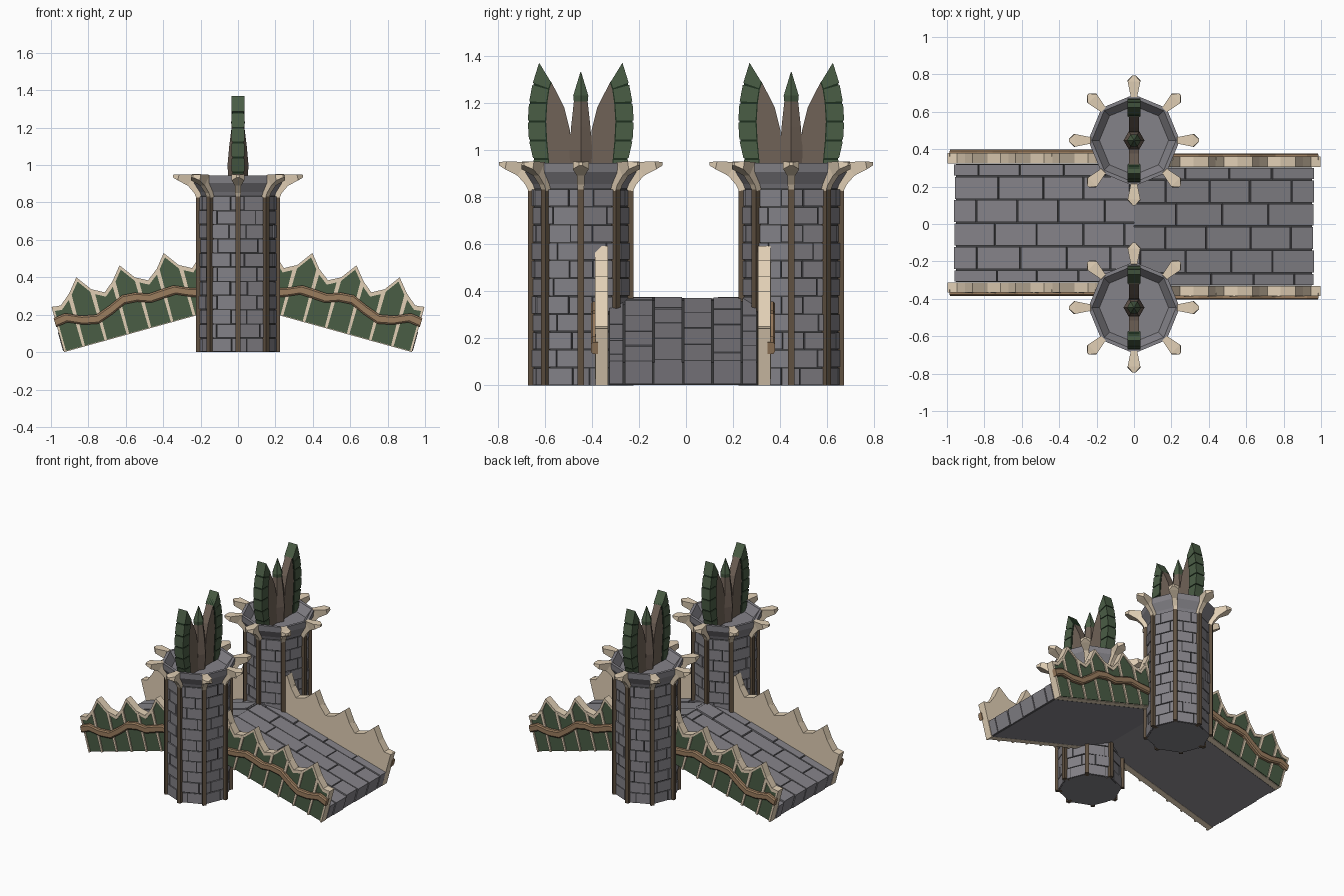
import bpy, bmesh, math, random
from mathutils import Vector

if "Cube" in bpy.data.objects:
    bpy.data.objects.remove(bpy.data.objects["Cube"])
random.seed(4)


def material(name, rgb):
    m = bpy.data.materials.new(name)
    m.diffuse_color = [((c / 255 + 0.055) / 1.055) ** 2.4 for c in rgb] + [1]
    m.use_nodes = True
    m.node_tree.nodes["Principled BSDF"].inputs["Base Color"].default_value = m.diffuse_color
    return m


STONE = material("grey stone", (132, 130, 136))
MORTAR = material("dark mortar", (66, 66, 68))
GREEN = material("leaf green", (74, 93, 69))
DARK = material("dark green", (30, 48, 31))
BONE = material("pale bone", (225, 207, 181))
POST = material("dark wood", (96, 81, 65))
VINE = material("light wood", (155, 125, 95))
BARK = material("crown brown", (112, 98, 87))


def finish(name, bm, mat, under=None):
    """Make the object; under is an optional material for downward faces."""
    bmesh.ops.recalc_face_normals(bm, faces=bm.faces)
    bm.normal_update()
    if under:
        for fc in bm.faces:
            fc.material_index = int(fc.normal.z < -0.9)
    me = bpy.data.meshes.new(name)
    bm.to_mesh(me)
    bm.free()
    me.materials.append(mat)
    if under:
        me.materials.append(under)
    ob = bpy.data.objects.new(name, me)
    bpy.context.collection.objects.link(ob)
    return ob


def loft(bm, rings):
    """Skin a list of point rings and cap both ends."""
    vs = [[bm.verts.new(p) for p in r] for r in rings]
    n = len(vs[0])
    for a, b in zip(vs, vs[1:]):
        for i in range(n):
            bm.faces.new((a[i], a[(i + 1) % n], b[(i + 1) % n], b[i]))
    bm.faces.new(vs[0])
    bm.faces.new(vs[-1])


def prism(bm, pts, f, h0, h1):
    """Extrude a flat outline; f maps (a, b, height) to space."""
    loft(bm, [[f(a, b, h) for a, b in pts] for h in (h0, h1)])


def rect(a0, a1, b0, b1):
    return [(a0, b0), (a1, b0), (a1, b1), (a0, b1)]


# ---------------- ramps ----------------
S, C = math.sin(math.radians(15.5)), math.cos(math.radians(15.5))


def ramp_frame(turn, side):
    """u runs up the ramp, v is square to it, w is outwards."""
    shift = -0.013 if turn > 0 else 0.006

    def f(u, v, w):
        return Vector((turn * (0.93 - u * C + v * S),
                       turn * side * w + shift, u * S + v * C))
    return f


# scalloped top edge of the parapet
TOP = [(0, 0.25), (0.05, 0.245)]
for p in (0.17, 0.41, 0.655):
    TOP += [(p - 0.06, 0.295), (p, 0.368), (p + 0.06, 0.285), (p + 0.125, 0.25)]
TOP += [(0.83, 0.295), (0.885, 0.368), (0.93, 0.30)]


def top_at(u):
    for (a, va), (b, vb) in zip(TOP, TOP[1:]):
        if a <= u <= b:
            return va + (vb - va) * (u - a) / (b - a)
    return 0.25


WAVE = [(-0.005, 0.165), (0.06, 0.174), (0.14, 0.138), (0.22, 0.122), (0.30, 0.15),
        (0.38, 0.185), (0.45, 0.18), (0.52, 0.155), (0.60, 0.16), (0.66, 0.162),
        (0.73, 0.13), (0.82, 0.10)]

for turn, tag in ((1, "right"), (-1, "left")):
    f = ramp_frame(turn, 1)
    # paving: staggered blocks over a dark slab
    slab, blocks = bmesh.new(), bmesh.new()
    prism(slab, rect(0.006, 1.02, 0, 0.098), f, -0.316, 0.316)
    edges = [-0.317, -0.25, -0.125, 0, 0.125, 0.25, 0.317]
    for k, (w0, w1) in enumerate(zip(edges, edges[1:])):
        u = 0
        nxt = 0.24 if k % 2 else 0.12
        while u < 1.0:
            end = min(nxt + random.uniform(-0.02, 0.02), 1.03)
            h = 0.11 + random.uniform(-0.003, 0.003)
            start = random.uniform(-0.004, 0.004) if u == 0 else u
            prism(blocks, rect(start, end - 0.008, 0.006, h), f, w0 + 0.004, w1 - 0.004)
            u, nxt = end, end + 0.24
    for bm, nm, mat, under in ((slab, "slab", MORTAR, STONE), (blocks, "paving", STONE, None)):
        bmesh.ops.bisect_plane(bm, geom=bm.verts[:] + bm.edges[:] + bm.faces[:],
                               plane_co=(0, 0, 0), plane_no=(-turn, 0, 0), clear_outer=True)
        finish(f"{tag}_ramp_{nm}", bm, mat, under)

    for side, sn in ((1, "a"), (-1, "b")):
        f = ramp_frame(turn, side)
        nm = f"{tag}_parapet_{sn}_"
        # pale backing wall with a raised rim and ribs
        bm = bmesh.new()
        prism(bm, [(0.93, 0), (0, 0)] + TOP, f, 0.318, 0.36)
        finish(nm + "wall", bm, BONE)
        bm = bmesh.new()
        low = [(u, v - 0.024) for u, v in TOP]
        for i in range(len(TOP) - 1):
            prism(bm, [TOP[i], TOP[i + 1], low[i + 1], low[i]], f, 0.355, 0.373)
        prism(bm, rect(0, 0.012, 0, 0.25), f, 0.355, 0.372)
        for k in range(7):
            u = 0.11 + 0.1225 * k
            t = top_at(u) - 0.01
            prism(bm, [(u - 0.007, 0), (u + 0.007, 0), (u + 0.011, t), (u - 0.011, t)],
                  f, 0.355, 0.374)
        finish(nm + "ribs", bm, BONE)
        # green planks
        bm = bmesh.new()
        prism(bm, [(0.93, 0.004), (0.008, 0.004)] +
              [(max(u, 0.008), v - 0.02) for u, v in TOP], f, 0.355, 0.366)
        finish(nm + "planks", bm, GREEN)
        # wavy branch
        bm = bmesh.new()
        loft(bm, [[f(u, v + dv, w) for dv, w in
                   ((-0.025, 0.36), (-0.025, 0.384), (-0.016, 0.391),
                    (0.016, 0.391), (0.025, 0.384), (0.025, 0.36))] for u, v in WAVE])
        finish(nm + "branch", bm, VINE)


# ---------------- towers ----------------
def octagon(cy, r, z, n=8):
    return [Vector((r * math.cos(i * math.tau / n), cy + r * math.sin(i * math.tau / n), z))
            for i in range(n)]


def radial(cy, ang):
    """a is sideways, b is up, h is outwards from the tower axis."""
    ca, sa = math.cos(ang), math.sin(ang)
    return lambda a, b, h: Vector((h * ca - a * sa, cy + h * sa + a * ca, b))


CLAW = [(0.222, 0.825, 0.19, 0.83, 0.014), (0.235, 0.852, 0.20, 0.875, 0.015),
        (0.268, 0.89, 0.232, 0.948, 0.017), (0.322, 0.918, 0.315, 0.951, 0.034),
        (0.348, 0.934, 0.347, 0.948, 0.007)]
OUT = [(0.185, 0.89), (0.202, 0.96), (0.22, 1.04), (0.225, 1.12), (0.22, 1.2),
       (0.205, 1.28), (0.177, 1.37)]
INN = [(0.135, 0.89), (0.14, 0.96), (0.148, 1.04), (0.152, 1.12), (0.147, 1.2),
       (0.138, 1.26), (0.128, 1.29)]
LEAF = [(0.165, 0.885), (0.19, 0.95), (0.205, 1.1), (0.2, 1.18), (0.165, 1.31),
        (0.125, 1.288), (0.07, 1.18), (0.045, 1.08), (0.04, 0.885)]

for cy, tag in ((-0.447, "front"), (0.447, "back")):
    bm = bmesh.new()
    loft(bm, [octagon(cy, 0.203, 0), octagon(cy, 0.203, 0.84)])
    finish(tag + "_tower_core", bm, MORTAR, STONE)

    bricks, posts, claws = bmesh.new(), bmesh.new(), bmesh.new()
    rows = 11
    step = 0.835 / rows
    for i in range(8):
        # brick courses on each face
        f = radial(cy, (i + 0.5) * math.tau / 8)
        for k in range(rows):
            cut = (0.034 if (k + i) % 2 else -0.034) + random.uniform(-0.012, 0.012)
            z0, z1 = k * step + 0.002, (k + 1) * step - 0.004
            for a0, a1 in ((-0.077, cut - 0.003), (cut + 0.003, 0.077)):
                j = random.uniform(-0.003, 0.003)
                prism(bricks, rect(a0, a1, z0, z1 + j * 0.5), f, 0.17, 0.194 + j)
        # corner posts and claws
        f = radial(cy, i * math.tau / 8)
        prism(posts, rect(-0.013, 0.013, 0, 0.835), f, 0.18, 0.225)
        loft(claws, [[f(-w, z0, r0), f(w, z0, r0), f(w, z1, r1), f(-w, z1, r1)]
                     for r0, z0, r1, z1, w in CLAW])
    finish(tag + "_tower_bricks", bricks, STONE)
    finish(tag + "_tower_posts", posts, POST)
    finish(tag + "_tower_claws", claws, BONE)

    # flared basin
    bm = bmesh.new()
    loft(bm, [octagon(cy, r, z) for r, z in ((0.2, 0.83), (0.21, 0.855), (0.242, 0.905),
                                            (0.245, 0.945), (0.225, 0.945), (0.185, 0.89))])
    finish(tag + "_tower_basin", bm, STONE)

    # crown: two curved leaves around a spike
    leaf, plates, seams = bmesh.new(), bmesh.new(), bmesh.new()
    for s in (1, -1):
        f = lambda a, b, h: Vector((h, cy + s * a, b))
        prism(leaf, LEAF, f, -0.027, 0.027)
        for i in range(6):
            o0, o1, n0, n1 = (Vector(p) for p in (OUT[i], OUT[i + 1], INN[i], INN[i + 1]))
            t = 0.06
            prism(plates, [o0.lerp(o1, t), o0.lerp(o1, 1 - t), n0.lerp(n1, 1 - t),
                           n0.lerp(n1, t)] if i < 5 else
                  [o0.lerp(o1, t), o1, n1, n0.lerp(n1, t)], f, -0.034, 0.034)
            prism(seams, [o0.lerp(n0, 0.06), o1.lerp(n1, 0.06), n1.lerp(o1, -0.07),
                          n0.lerp(o0, -0.07)], f, -0.03, 0.03)
    finish(tag + "_crown_leaf", leaf, BARK)
    finish(tag + "_crown_plates", plates, GREEN)
    finish(tag + "_crown_seams", seams, DARK)
    bm = bmesh.new()
    loft(bm, [octagon(cy, r, z, 6) for r, z in ((0.05, 0.885), (0.056, 1.0), (0.047, 1.1),
                                               (0.032, 1.22))])
    finish(tag + "_crown_spike", bm, BARK)
    bm = bmesh.new()
    loft(bm, [octagon(cy, r, z, 6) for r, z in ((0.034, 1.205), (0.037, 1.23), (0.002, 1.33))])
    finish(tag + "_crown_spike_tip", bm, GREEN)
